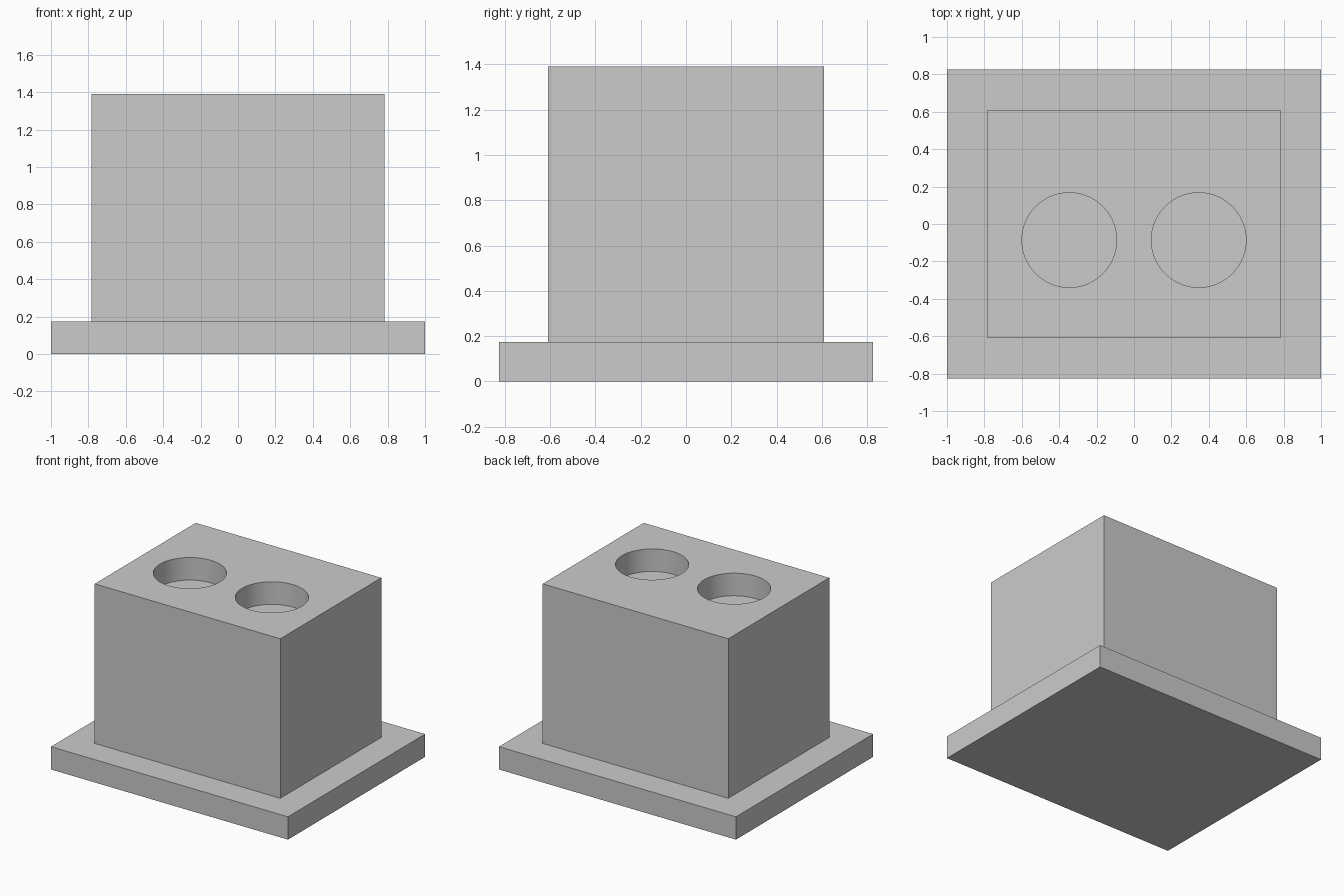
import bpy

if "Cube" in bpy.data.objects:
    bpy.data.objects.remove(bpy.data.objects["Cube"])

BASE_H, BLOCK_H = 0.174, 1.217
TOP = BASE_H + BLOCK_H
HOLE_DEPTH = 0.172


def box(name, size, z0):
    bpy.ops.mesh.primitive_cube_add(size=1, location=(0, 0, z0 + size[2] / 2))
    ob = bpy.context.object
    ob.name = name
    ob.scale = size
    bpy.ops.object.transform_apply(location=True, rotation=False, scale=True)
    return ob


# Base plate and main block
box("base_plate", (2.0, 1.652, BASE_H), 0)
block = box("main_block", (1.566, 1.217, BLOCK_H), BASE_H)

# Two shallow round sockets in the top
for side, x in (("left", -0.346), ("right", 0.346)):
    bpy.ops.mesh.primitive_cylinder_add(vertices=96, radius=0.253, depth=2 * HOLE_DEPTH,
                                        location=(x, -0.086, TOP))
    cutter = bpy.context.object
    cutter.name = side + "_socket_cutter"
    mod = block.modifiers.new(side + "_socket", 'BOOLEAN')
    mod.operation = 'DIFFERENCE'
    mod.solver = 'EXACT'
    mod.object = cutter
    bpy.context.view_layer.objects.active = block
    bpy.ops.object.modifier_apply(modifier=mod.name)
    bpy.data.objects.remove(cutter)

# Smooth socket walls, sharp box edges
bpy.ops.object.select_all(action='DESELECT')
block.select_set(True)
bpy.context.view_layer.objects.active = block
bpy.ops.object.shade_smooth_by_angle()
